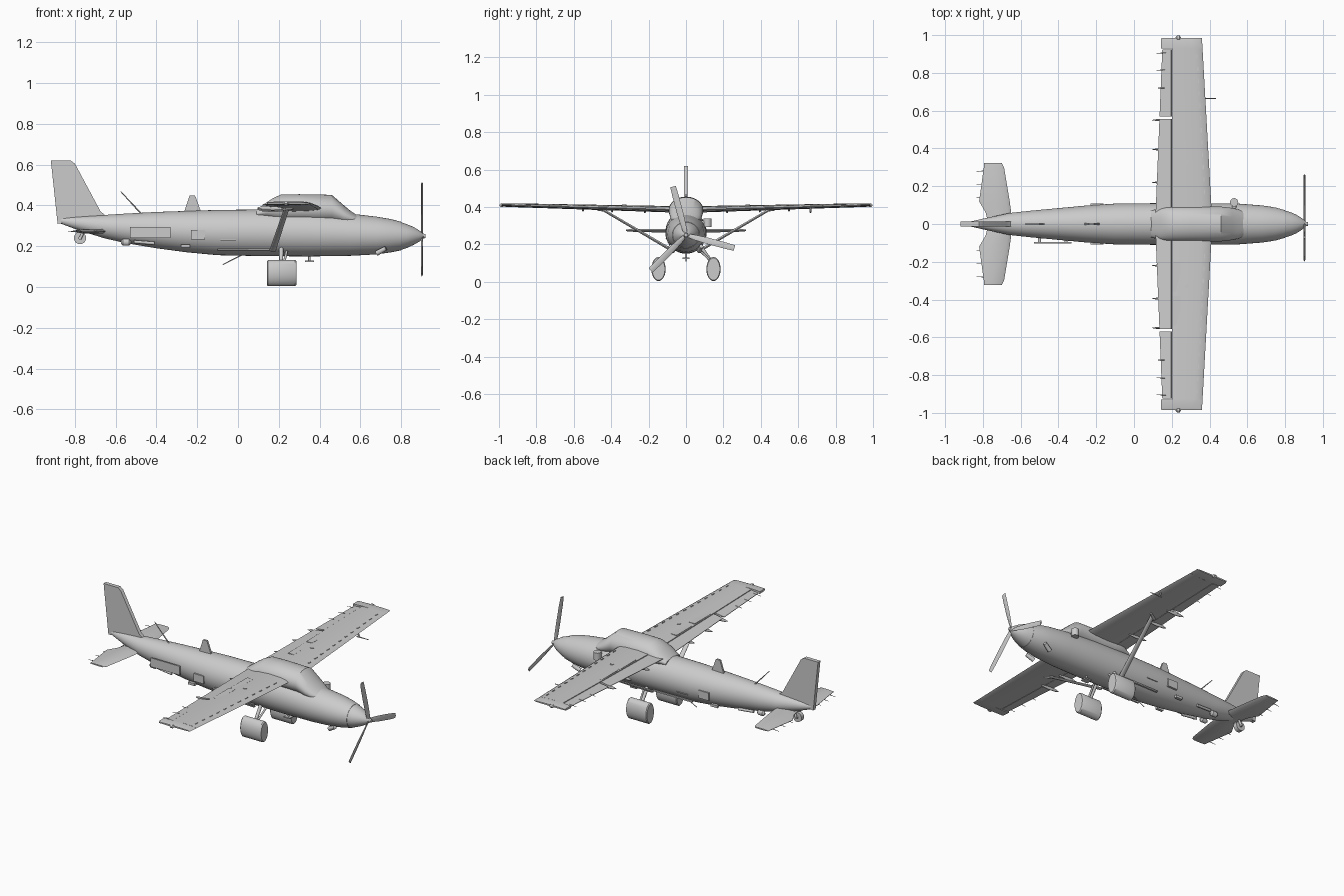
import bpy, bmesh, math
from mathutils import Vector

if "Cube" in bpy.data.objects:
    bpy.data.objects.remove(bpy.data.objects["Cube"])


def finish(name, bm, mirror=False, angle=35):
    bmesh.ops.recalc_face_normals(bm, faces=bm.faces)
    me = bpy.data.meshes.new(name)
    bm.to_mesh(me)
    bm.free()
    ob = bpy.data.objects.new(name, me)
    bpy.context.collection.objects.link(ob)
    bpy.ops.object.select_all(action='DESELECT')
    ob.select_set(True)
    bpy.context.view_layer.objects.active = ob
    bpy.ops.object.shade_smooth_by_angle(angle=math.radians(angle))
    if mirror:
        mod = ob.modifiers.new("mirror", 'MIRROR')
        mod.use_axis = (False, True, False)
    return ob


def loft(name, rings, mirror=False, angle=35):
    bm = bmesh.new()
    vs = [[bm.verts.new(p) for p in r] for r in rings]
    n = len(rings[0])
    for a, b in zip(vs, vs[1:]):
        for i in range(n):
            j = (i + 1) % n
            bm.faces.new((a[i], a[j], b[j], b[i]))
    bm.faces.new(vs[0])
    bm.faces.new(vs[-1][::-1])
    return finish(name, bm, mirror, angle)


def ellipse(x, y, z, ry, rz, n=40):
    return [(x, y + ry * math.cos(2 * math.pi * i / n), z + rz * math.sin(2 * math.pi * i / n))
            for i in range(n)]


def body(name, secs, y=0, mirror=False, angle=35, n=40):
    """Elliptic sections along x: (x, half width, bottom z, top z)."""
    return loft(name, [ellipse(x, y, (b + t) / 2, w, (t - b) / 2, n) for x, w, b, t in secs], mirror, angle)


def box(name, lo, hi, mirror=False):
    return loft(name, [[(x, lo[1], lo[2]), (x, hi[1], lo[2]), (x, hi[1], hi[2]), (x, lo[1], hi[2])]
                       for x in (lo[0], hi[0])], mirror)


def rod(name, p, q, r, r2=None, mirror=False, n=12, flat=1.0):
    """Round or flattened bar between two points."""
    p, q = Vector(p), Vector(q)
    d = (q - p).normalized()
    u = Vector((1, 0, 0)) if abs(d.x) < 0.8 else Vector((0, 1, 0))
    u = (u - d * u.dot(d)).normalized()
    v = d.cross(u)
    ang = [2 * math.pi * i / n for i in range(n)]
    return loft(name, [[c + u * (s * math.cos(a)) + v * (s * flat * math.sin(a)) for a in ang]
                       for c, s in ((p, r), (q, r if r2 is None else r2))], mirror)


def plate(name, pts, y, t):
    """Side-profile (x, z) plate with thickness t."""
    return loft(name, [[(x, y + s * t / 2, z) for x, z in pts] for s in (-1, 1)])


# Fuselage, spinner and cabin fairing
body("fuselage", [(-.88, .010, .315, .34), (-.80, .028, .285, .345), (-.66, .058, .24, .353),
                  (-.55, .07, .215, .36), (-.40, .084, .19, .368), (-.25, .098, .17, .373),
                  (-.10, .108, .156, .378), (.10, .11, .152, .38), (.35, .11, .15, .375),
                  (.55, .108, .153, .36), (.68, .098, .16, .345), (.75, .087, .17, .333), (.80, .073, .18, .32)])
body("spinner", [(.80, .071, .182, .318), (.83, .062, .192, .307), (.86, .049, .206, .295),
                 (.885, .033, .22, .28), (.90, .022, .23, .27), (.915, .006, .246, .256)])
body("cabin_fairing", [(.09, .07, .34, .378), (.14, .085, .33, .415), (.17, .09, .32, .435),
                       (.21, .092, .31, .453), (.30, .093, .31, .455), (.46, .092, .31, .452),
                       (.52, .085, .30, .40), (.55, .078, .30, .375), (.59, .06, .30, .348)])

# Propeller
rod("propeller_hub", (.885, 0, .25), (.92, 0, .25), .016, .01, n=20)
for i, deg in enumerate((105, -15, 225)):
    a = math.radians(deg)
    d, s = Vector((0, math.cos(a), math.sin(a))), Vector((0, -math.sin(a), math.cos(a)))
    rings = []
    for r, w, tw in ((.0, .009, .004), (.05, .014, .004), (.12, .017, .003), (.22, .017, .002), (.268, .015, .001)):
        c = Vector((.902, 0, .25)) + d * r
        e = Vector((1, 0, 0))
        rings.append([c + s * w - e * tw, c + e * .005, c - s * w + e * tw, c - e * .005])
    loft(f"propeller_blade_{i + 1}", rings)


# Wings with separate flaps, ailerons and tips
def wz(y):
    return .385 + .026 * y


def lead(y):
    return .415 - .055 * y / .98


def trail(y):
    return .112 + .04 * y / .98


def thick(y):
    return .017 - .008 * y


def wing_section(y, back=.20, s=1.0):
    L, t, z = lead(y), thick(y) * s, wz(y)
    c = L - back
    prof = [(0, -.75), (.35, -1), (.75, -.8), (.93, -.5), (1, 0), (.93, .6), (.75, .95), (.35, 1.1), (0, .75)]
    return [(back + c * u, y, z + t * v) for u, v in prof]


def flap_section(y):
    z, t = wz(y) - .001, thick(y)
    return [(.197, y, z - .6 * t), (.203, y, z), (.197, y, z + .65 * t),
            (trail(y), y, z - .001), (trail(y), y, z - .004)]


loft("wing", [wing_section(.05), wing_section(.5), wing_section(.93)], True)
loft("wing_tip", [wing_section(.93, .142), wing_section(.972, .142, .95), wing_section(.985, .145, .5)], True)
loft("flap", [flap_section(.06), flap_section(.555)], True)
loft("aileron", [flap_section(.57), flap_section(.925)], True)
body("tip_light", [(.22, .003, .408, .412), (.228, .012, .40, .42), (.242, .012, .40, .42), (.25, .003, .408, .412)],
     .985, True, n=12)

# Hinge pods, static wicks and raised wing panels
for i, y in enumerate((.22, .395, .55)):
    z = wz(y) - .012
    body(f"flap_hinge_{i + 1}", [(.095, .001, z, z + .003), (.12, .005, z - .008, z + .01),
                                 (.17, .006, z - .012, z + .01), (.22, .002, z - .008, z)], y, True, n=10)
for i, y in enumerate((.72, .815, .905)):
    rod(f"wing_wick_{i + 1}", (trail(y) + .02, y, wz(y)), (.118, y, wz(y) - .004), .0025, .001, True, 6)
for i, (a, b) in enumerate(((.2, .36), (.38, .54))):
    z = wz(a) + thick(a) * .8
    box(f"spoiler_{i + 1}", (.205, a, z - .006), (.245, b, z + .004), True)
for i in range(12):
    y = .16 + i * .065
    x = lead(y) - .035
    z = wz(y) + thick(y) * .83
    box(f"vortex_tab_{i + 1}", (x, y, z - .003), (x + .006, y + .022, z + .003), True)
rod("pitot_mast", (.36, .665, .40), (.37, .665, .372), .005)
rod("pitot_tube", (.355, .665, .372), (.435, .665, .372), .004, .002)
rod("fuel_cap", (.28, .33, .39), (.28, .33, .412), .012, mirror=True, n=16)

# Wing struts
rod("wing_strut", (.17, .095, .18), (.24, .45, .388), .016, .013, True, 14, .5)
rod("strut_fitting", (.215, .43, .385), (.27, .47, .385), .01, .006, True)

# Tail surfaces
plate("fin", [(-.885, .31), (-.65, .35), (-.675, .372), (-.80, .605), (-.82, .62), (-.918, .62)], 0, .024)


def tail_section(y, a, b, t):
    z = .272 + .01 * y
    return [(a, y, z), (a + .12 * (b - a), y, z + t), (b - .35 * (b - a), y, z + t), (b, y, z + .001),
            (b, y, z - .001), (b - .35 * (b - a), y, z - t), (a + .12 * (b - a), y, z - t)]


loft("stabiliser", [tail_section(.0, -.645, -.77, .011), tail_section(.06, -.65, -.785, .011),
                    tail_section(.12, -.658, -.82, .01), tail_section(.30, -.688, -.795, .007),
                    tail_section(.322, -.70, -.793, .004)], True)
for i, y in enumerate((.14, .21, .28)):
    rod(f"tail_wick_{i + 1}", (-.79, y, .273), (-.835, y, .27), .0025, .001, True, 6)

# Tail wheel
rod("tail_wheel", (-.775, -.013, .24), (-.775, .013, .24), .03, n=24)
rod("tail_axle", (-.775, -.024, .24), (-.775, .024, .24), .008)
rod("tail_fork", (-.775, .019, .236), (-.75, .017, .29), .007, mirror=True)
rod("tail_spring", (-.79, 0, .285), (-.62, 0, .25), .011)

# Main gear: barrel pods and legs
body("wheel_pod", [(.142, .034, .009, .127), (.147, .038, .004, .132), (.28, .038, .004, .132),
                   (.286, .034, .009, .127)], .147, True)
rod("gear_leg", (.212, .07, .20), (.212, .14, .10), .011, .009, True)
rod("gear_brace", (.24, .06, .18), (.225, .13, .115), .006, mirror=True)

# Antennas
plate("dorsal_antenna", [(-.265, .365), (-.18, .365), (-.207, .44), (-.212, .448), (-.238, .448)], 0, .012)
rod("whip_antenna", (-.475, 0, .36), (-.575, 0, .468), .004, .002, n=8)
rod("belly_whip", (.02, 0, .158), (-.075, 0, .11), .003, .002, n=8)
rod("belly_mast", (.35, 0, .155), (.35, 0, .125), .006)
box("belly_crossbar", (.328, -.02, .122), (.372, .02, .129))

# Side panels, steps and sensor pods
box("cargo_panel", (-.53, -.103, .24), (-.33, -.095, .295))
for i, x in enumerate((-.50, -.36)):
    rod(f"panel_mount_{i + 1}", (x, -.06, .268), (x, -.097, .268), .008)
box("side_window", (-.23, .095, .232), (-.162, .108, .28), True)
box("lower_sensor", (-.28, .075, .193), (-.235, .092, .208), True)
box("door_step", (-.10, .076, .178), (.17, .086, .186), True)
box("door_handle", (-.085, .104, .228), (-.01, .109, .232), True)
body("rear_pod", [(-.575, .006, .212, .224), (-.565, .014, .203, .237), (-.535, .014, .203, .237),
                  (-.525, .006, .212, .224)], .045, True, n=16)
rod("rear_pod_tube", (-.51, .06, .222), (-.41, .067, .214), .008, mirror=True)

# Engine exhausts and shoulder-mounted sensor
rod("exhaust", (.68, .07, .165), (.725, .082, .19), .013, .011, True, 16)
rod("side_sensor", (.53, .115, .292), (.53, .115, .338), .022, n=20)
rod("side_sensor_arm", (.53, .07, .315), (.53, .115, .315), .012)
